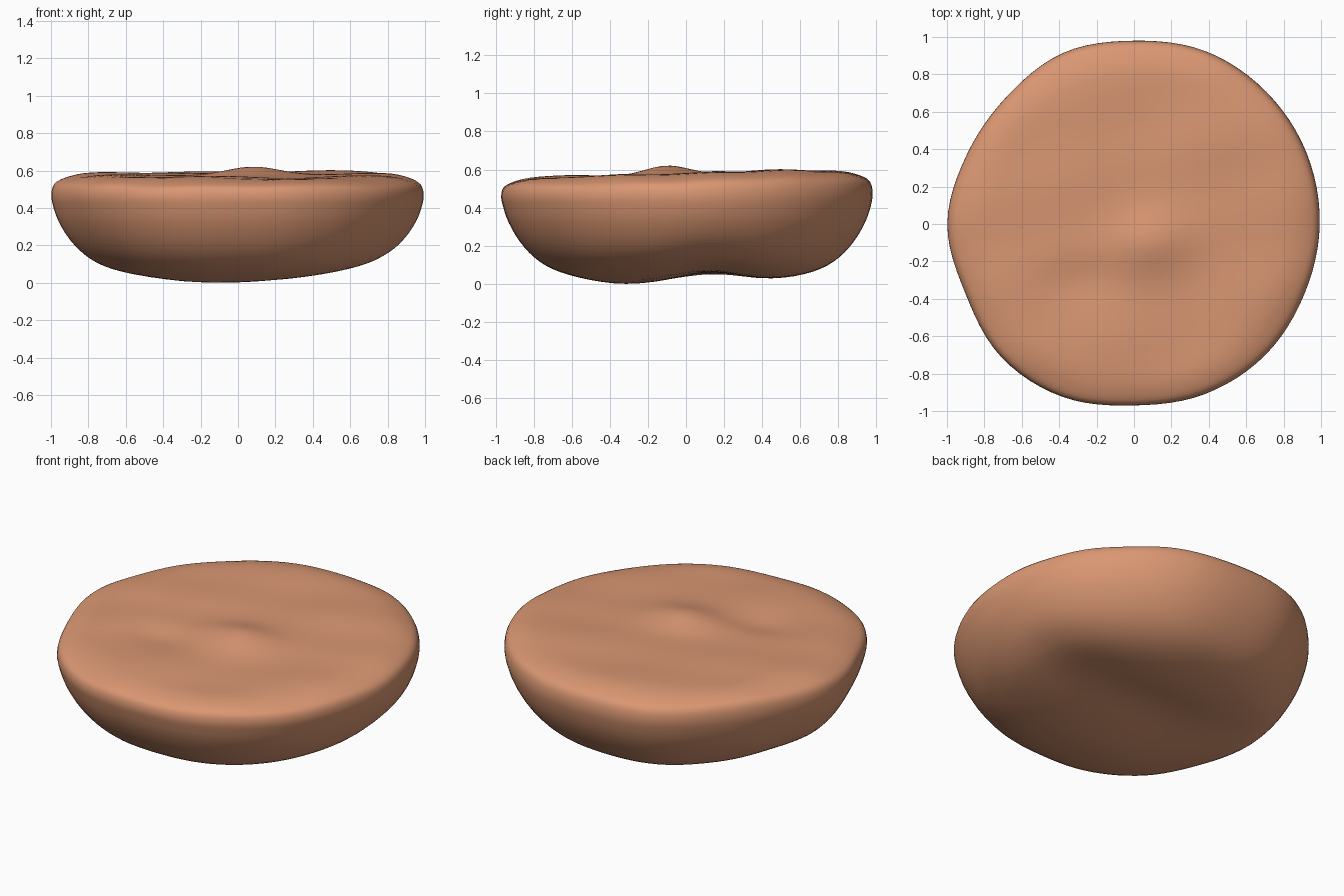
import bpy, bmesh
from math import sin, cos, tau, exp

if "Cube" in bpy.data.objects:
    bpy.data.objects.remove(bpy.data.objects["Cube"])

SEG = 96

def spline(p0, p1, p2, p3, t):
    return 0.5 * (2*p1 + (p2-p0)*t + (2*p0-5*p1+4*p2-p3)*t*t + (3*p1-p0-3*p2+p3)*t**3)

# Outline radius every 22.5 degrees, counter-clockwise from +x
OUTLINE = [0.993, 0.998, 1.0, 1.0, 0.98, 0.99, 0.963, 0.968,
           0.998, 0.975, 1.005, 1.0, 0.97, 0.985, 0.992, 0.985]

def outline(a):
    n = len(OUTLINE)
    f = a / tau * n
    i = int(f)
    return spline(*(OUTLINE[(i + k) % n] for k in (-1, 0, 1, 2)), f - i)

# Side profile (radius, height) from underside to top
PROFILE = [(0.06, 0.015), (0.2, 0.015), (0.4, 0.018), (0.58, 0.04), (0.72, 0.08),
           (0.82, 0.14), (0.9, 0.225), (0.96, 0.325), (0.99, 0.41), (1.0, 0.47),
           (0.985, 0.525), (0.93, 0.555), (0.84, 0.575), (0.7, 0.58), (0.5, 0.58),
           (0.3, 0.58), (0.15, 0.58), (0.05, 0.58)]

def bump(x, y, cx, cy, sx, sy, h):
    return h * exp(-((x - cx) / sx) ** 2 - ((y - cy) / sy) ** 2)

def top_relief(x, y):
    z = bump(x, y, 0.08, -0.1, 0.2, 0.16, 0.04) + 0.018 * y
    z += bump(x, y, 0.6, 0.45, 0.3, 0.3, 0.014) + bump(x, y, -0.75, 0.2, 0.2, 0.4, 0.012)
    z -= bump(x, y, -0.3, -0.3, 0.2, 0.12, 0.018) + bump(x, y, 0.3, -0.5, 0.3, 0.25, 0.01)
    return z + 0.005 * sin(7*x - 9*y) * cos(5*y + 3*x)

def base_relief(x, y):
    z = bump(x, y, 0.1, 0.13, 0.9, 0.24, 0.045)
    z += bump(x, y, 0.6, 0.1, 0.35, 0.6, 0.025)
    return z - bump(x, y, -0.1, -0.3, 0.3, 0.25, 0.015)

# Refine the profile smoothly
pts = []
for i in range(len(PROFILE) - 1):
    q = [PROFILE[min(max(i + k, 0), len(PROFILE) - 1)] for k in (-1, 0, 1, 2)]
    for s in range(3):
        pts.append(tuple(spline(*(p[c] for p in q), s / 3) for c in (0, 1)))
pts.append(PROFILE[-1])

def place(r, z, a):
    k = r * outline(a)
    x, y = k * cos(a), k * sin(a)
    w = min(max((z - 0.42) / 0.12, 0), 1)
    v = min(max((0.42 - z) / 0.3, 0), 1)
    return x, y, z + w * top_relief(x, y) + v * base_relief(x, y)

# Stone body: stacked rings closed by fans
bm = bmesh.new()
rings = [[bm.verts.new(place(r, z, tau * j / SEG)) for j in range(SEG)] for r, z in pts]
bottom = bm.verts.new(place(0, PROFILE[0][1], 0))
top = bm.verts.new(place(0, PROFILE[-1][1], 0))
for j in range(SEG):
    n = (j + 1) % SEG
    for a, b in zip(rings, rings[1:]):
        bm.faces.new((a[j], a[n], b[n], b[j]))
    bm.faces.new((bottom, rings[0][n], rings[0][j]))
    bm.faces.new((top, rings[-1][j], rings[-1][n]))
low = min(v.co.z for v in bm.verts)
for v in bm.verts:
    v.co.z -= low
bmesh.ops.recalc_face_normals(bm, faces=bm.faces)
for f in bm.faces:
    f.smooth = True
mesh = bpy.data.meshes.new("flat_stone")
bm.to_mesh(mesh)
bm.free()
stone = bpy.data.objects.new("flat_stone", mesh)
bpy.context.collection.objects.link(stone)

# Clay colour
mat = bpy.data.materials.new("clay")
mat.diffuse_color = (0.7, 0.31, 0.17, 1)
mat.use_nodes = True
mat.node_tree.nodes["Principled BSDF"].inputs["Base Color"].default_value = mat.diffuse_color
mesh.materials.append(mat)
